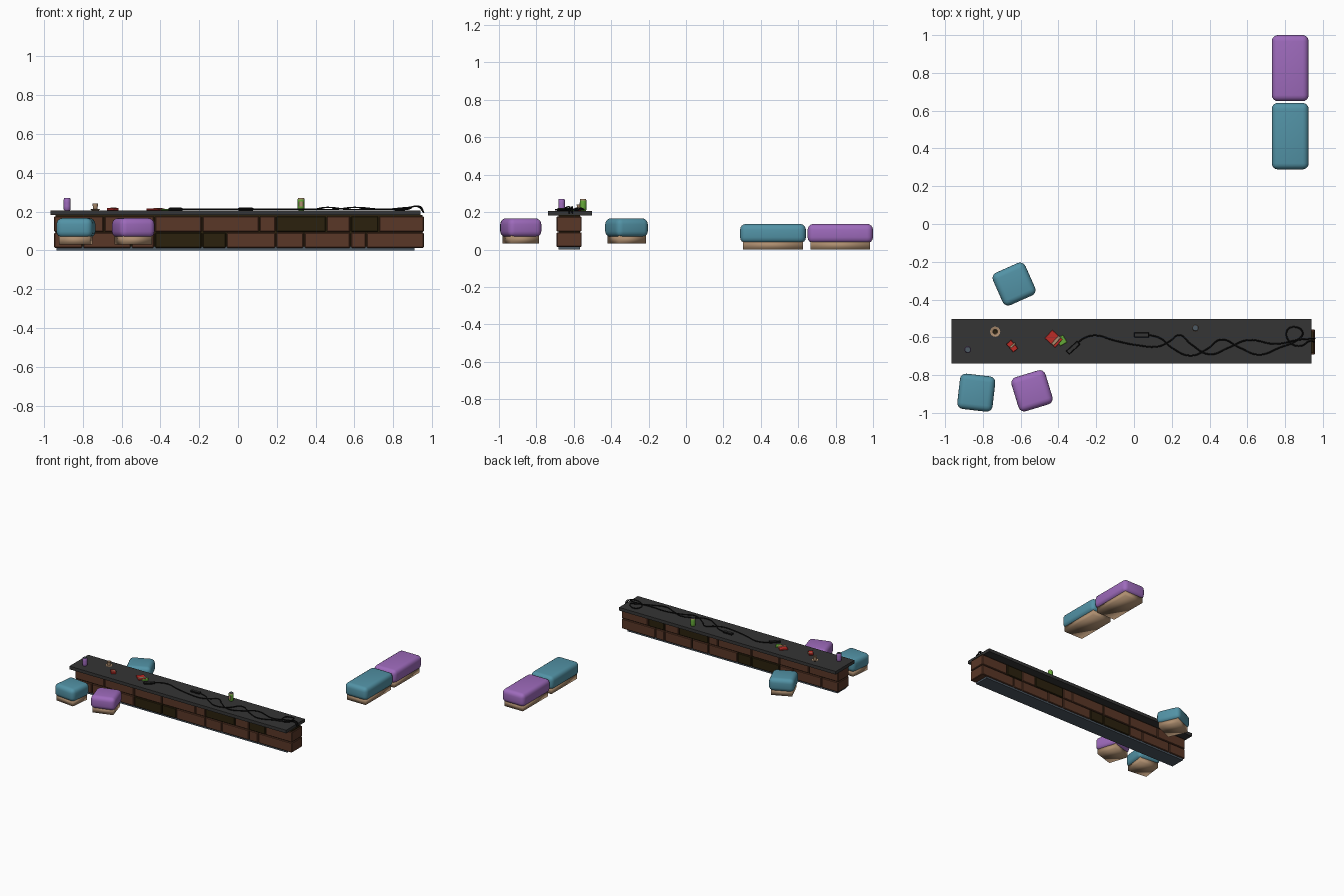
import bpy, math
from mathutils import Vector

if "Cube" in bpy.data.objects:
    bpy.data.objects.remove(bpy.data.objects["Cube"])


def mat(name, r, g, b):
    m = bpy.data.materials.new(name)
    m.diffuse_color = (r, g, b, 1)
    m.use_nodes = True
    m.node_tree.nodes["Principled BSDF"].inputs["Base Color"].default_value = m.diffuse_color
    return m


BRICK = mat("brick brown", 0.10, 0.038, 0.020)
DARK = mat("dark brick", 0.024, 0.015, 0.004)
CHAR = mat("charcoal", 0.035, 0.035, 0.035)
SLATE = mat("slate grey", 0.075, 0.10, 0.125)
TEAL = mat("teal fabric", 0.085, 0.29, 0.38)
PURPLE = mat("purple fabric", 0.34, 0.145, 0.50)
TAN = mat("tan wood", 0.42, 0.27, 0.16)
RED = mat("red wrapper", 0.50, 0.025, 0.02)
GREEN = mat("green label", 0.13, 0.40, 0.04)
BLACK = mat("black rubber", 0.006, 0.006, 0.006)


def box(name, lo, hi, material, bevel=0.0, seg=1, rot=0.0, smooth=None):
    """Box from corner to corner, spun about its own centre, optional bevel."""
    lo, hi = Vector(lo), Vector(hi)
    bpy.ops.mesh.primitive_cube_add(size=1, location=(lo + hi) / 2)
    o = bpy.context.object
    o.name = name
    o.scale = hi - lo
    bpy.ops.object.transform_apply(location=False, rotation=False, scale=True)
    o.rotation_euler.z = math.radians(rot)
    o.data.materials.append(material)
    if bevel:
        b = o.modifiers.new("bevel", 'BEVEL')
        b.width, b.segments = bevel, seg
    if smooth == "all":
        bpy.ops.object.shade_smooth()
    return o


def lathe(name, profile, x, y, colour, sides=16):
    """Turned part: profile of (radius, z); colour(height) picks the material per band."""
    verts = [(r * math.cos(2 * math.pi * i / sides), r * math.sin(2 * math.pi * i / sides), z)
             for r, z in profile for i in range(sides)]
    faces, picks = [], []
    mats = []

    def slot(m):
        if m not in mats:
            mats.append(m)
        return mats.index(m)
    for k in range(len(profile) - 1):
        for i in range(sides):
            j = (i + 1) % sides
            faces.append((k * sides + i, k * sides + j, (k + 1) * sides + j, (k + 1) * sides + i))
            picks.append(slot(colour(k)))
    faces.append(tuple(range(sides - 1, -1, -1)))
    picks.append(slot(colour(0)))
    n = len(profile) - 1
    faces.append(tuple(n * sides + i for i in range(sides)))
    picks.append(slot(colour(n)))
    me = bpy.data.meshes.new(name)
    me.from_pydata(verts, [], faces)
    for m in mats:
        me.materials.append(m)
    for p, idx in zip(me.polygons, picks):
        p.material_index = idx
    o = bpy.data.objects.new(name, me)
    bpy.context.collection.objects.link(o)
    o.location = (x, y, 0)
    bpy.ops.object.select_all(action='DESELECT')
    o.select_set(True)
    bpy.context.view_layer.objects.active = o
    bpy.ops.object.shade_smooth_by_angle(angle=math.radians(40))
    return o


def cable(name, pts):
    """Thin smooth cable through the given points."""
    c = bpy.data.curves.new(name, 'CURVE')
    c.dimensions = '3D'
    c.bevel_depth, c.bevel_resolution, c.resolution_u = 0.004, 1, 6
    s = c.splines.new('BEZIER')
    s.bezier_points.add(len(pts) - 1)
    for bp, p in zip(s.bezier_points, pts):
        bp.co = p if len(p) == 3 else (p[0], p[1], TOP + 0.005)
        bp.handle_left_type = bp.handle_right_type = 'AUTO'
    c.use_fill_caps = True
    c.materials.append(BLACK)
    bpy.context.collection.objects.link(bpy.data.objects.new(name, c))


# --- bar counter: plinth, mortar core, brick courses, slab
TOP = 0.207
box("counter_plinth", (-0.935, -0.683, 0), (0.91, -0.567, 0.02), SLATE)
box("mortar_core", (-0.94, -0.682, 0.018), (0.95, -0.568, 0.184), DARK)
courses = {
    "upper": (0.096, 0.176, [-0.95, -0.69, -0.43, -0.185, 0.11, 0.195, 0.455, 0.58, 0.725, 0.96], (5, 7)),
    "lower": (0.014, 0.092, [-0.95, -0.80, -0.55, -0.43, -0.185, -0.06, 0.195, 0.34, 0.58, 0.66, 0.96], (3, 4)),
}
for row, (z0, z1, seams, dark) in courses.items():
    for i, (a, b) in enumerate(zip(seams, seams[1:])):
        box(f"{row}_brick_{i}", (a + 0.003, -0.692, z0), (b - 0.003, -0.558, z1),
            DARK if i in dark else BRICK, 0.004)
box("counter_top", (-0.965, -0.738, 0.182), (0.94, -0.502, TOP), CHAR)


# --- padded seats: rounded cushion on a wooden base
def seat(name, x, y, sx, sy, z, h, rot, fabric):
    base, d = 0.034, 0.016
    box(name + "_base", (x - sx / 2 + d, y - sy / 2 + d, z), (x + sx / 2 - d, y + sy / 2 - d, z + base + 0.01),
        TAN, rot=rot, smooth="all")
    box(name + "_cushion", (x - sx / 2, y - sy / 2, z + base), (x + sx / 2, y + sy / 2, z + h),
        fabric, 0.032, 4, rot, "all")


seat("bench_teal", 0.827, 0.465, 0.195, 0.352, 0.0, 0.137, 0, TEAL)
seat("bench_purple", 0.827, 0.825, 0.195, 0.35, 0.0, 0.137, 0, PURPLE)
seat("stool_front_left", -0.835, -0.893, 0.188, 0.188, 0.032, 0.135, -6.5, TEAL)
seat("stool_front_right", -0.54, -0.883, 0.188, 0.188, 0.032, 0.135, 17, PURPLE)
seat("stool_back", -0.635, -0.318, 0.188, 0.188, 0.032, 0.135, 24, TEAL)

# --- drink cans: body, narrowed neck, recessed lid
def can(name, x, y, bands):
    z = TOP
    prof = [(0.014, z), (0.018, z + 0.005), (0.018, z + 0.022), (0.018, z + 0.038),
            (0.018, z + 0.056), (0.015, z + 0.063), (0.013, z + 0.063), (0.013, z + 0.060)]
    lathe(name, prof, x, y, lambda k: bands[min(k, len(bands) - 1)])


can("purple_can", -0.88, -0.665, [PURPLE] * 5 + [SLATE])
can("green_can", 0.325, -0.55, [GREEN, GREEN, GREEN, GREEN, TAN, SLATE])
box("green_can_label", (0.315, -0.570, TOP + 0.02), (0.335, -0.566, TOP + 0.045), TAN)

# --- cup on a saucer
z = TOP
lathe("saucer", [(0.018, z), (0.027, z + 0.007), (0.025, z + 0.007), (0.017, z + 0.003)],
      -0.735, -0.57, lambda k: TAN)
lathe("cup", [(0.010, z + 0.002), (0.015, z + 0.035), (0.012, z + 0.035), (0.010, z + 0.026)],
      -0.735, -0.57, lambda k: DARK if k == 3 else TAN)

# --- snack wrappers: flat packets with contrasting strips
def packet(name, x, y, sx, sy, h, rot, m, z=TOP):
    box(name, (x - sx / 2, y - sy / 2, z), (x + sx / 2, y + sy / 2, z + h), m, 0.002, 1, rot)


packet("small_wrapper", -0.645, -0.647, 0.058, 0.034, 0.012, -50, RED)
packet("small_wrapper_strip", -0.642, -0.643, 0.012, 0.036, 0.0135, -50, TAN)
packet("red_packet", -0.425, -0.608, 0.075, 0.06, 0.009, -42, RED)
packet("red_packet_strip", -0.412, -0.617, 0.018, 0.058, 0.012, -42, TAN)
packet("green_packet", -0.383, -0.617, 0.042, 0.045, 0.008, 30, GREEN)

# --- two wired controllers with button plates
for i, (x, y, rot) in enumerate([(-0.322, -0.655, 42), (0.04, -0.587, 0)]):
    packet(f"controller_{i}", x, y, 0.08, 0.026, 0.013, rot, BLACK)
    packet(f"controller_plate_{i}", x, y, 0.07, 0.018, 0.002, rot, CHAR, TOP + 0.0125)

# --- cables trailing along the counter and over its right end
H = TOP + 0.015
cable("cable_a", [(-0.30, -0.63), (-0.26, -0.602), (-0.2, -0.59), (-0.11, -0.615), (0.02, -0.642),
                  (0.13, -0.648), (0.19, -0.62), (0.24, -0.588), (0.30, -0.635), (0.40, -0.69),
                  (0.50, -0.655), (0.60, -0.615, H), (0.75, -0.635), (0.88, -0.612, H),
                  (0.94, -0.608, TOP + 0.018), (0.957, -0.607, 0.195)])
cable("cable_b", [(0.08, -0.587), (0.14, -0.605), (0.2, -0.655), (0.30, -0.697), (0.39, -0.66),
                  (0.46, -0.612, H), (0.56, -0.655), (0.66, -0.692), (0.77, -0.655), (0.87, -0.61),
                  (0.893, -0.575, H), (0.85, -0.545), (0.81, -0.565), (0.83, -0.63),
                  (0.885, -0.645, H), (0.93, -0.62, TOP + 0.018), (0.957, -0.625, 0.195)])
